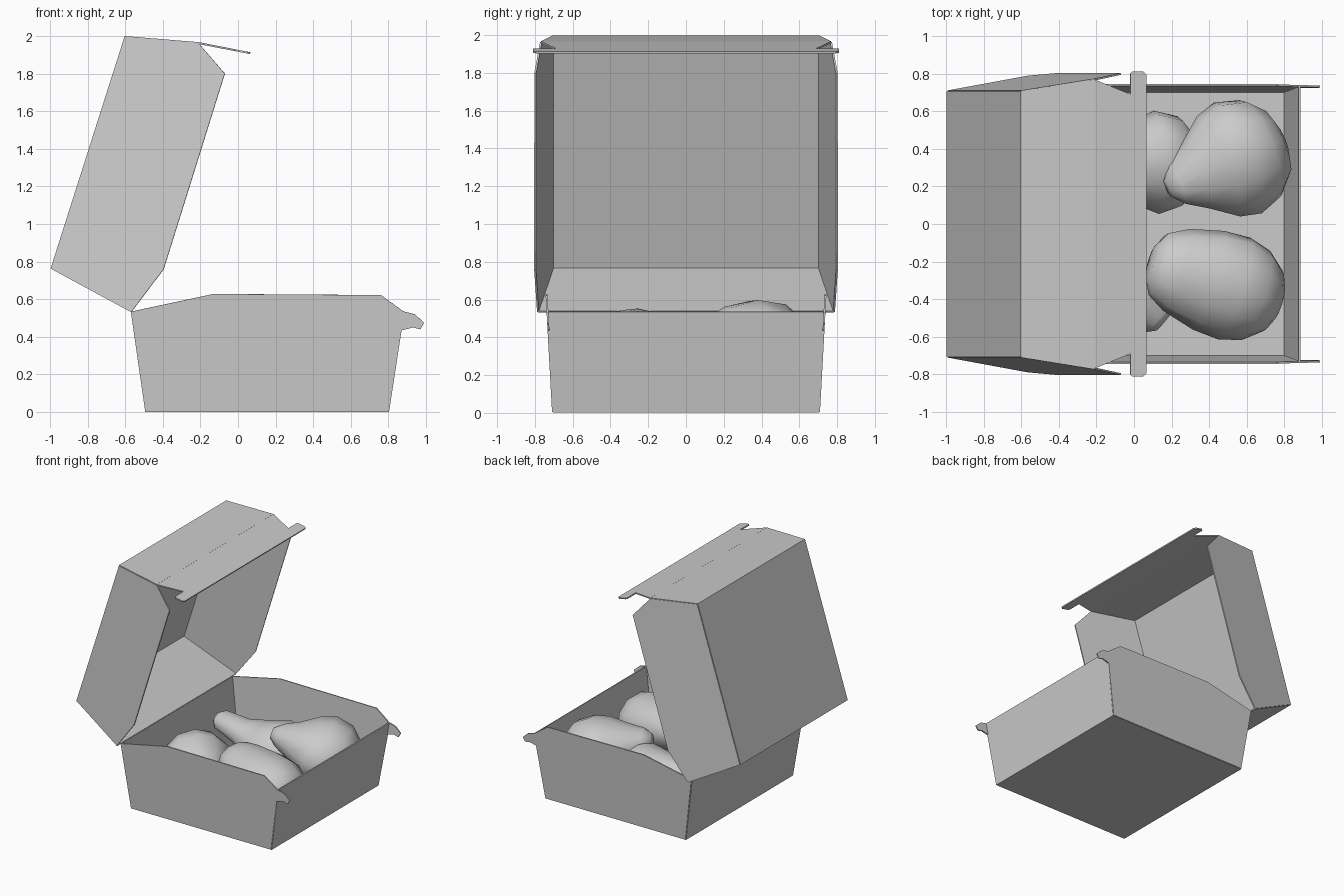
import bpy, bmesh, math
from mathutils import Vector

cube = bpy.data.objects.get("Cube")
if cube:
    bpy.data.objects.remove(cube, do_unlink=True)

grey = bpy.data.materials.new("plain_grey")
grey.use_nodes = True
tone = (0.6, 0.6, 0.6, 1)
grey.diffuse_color = tone
grey.node_tree.nodes["Principled BSDF"].inputs["Base Color"].default_value = tone


def finish(name, bm):
    bmesh.ops.remove_doubles(bm, verts=bm.verts, dist=0.0005)
    bmesh.ops.recalc_face_normals(bm, faces=bm.faces)
    mesh = bpy.data.meshes.new(name)
    bm.to_mesh(mesh)
    bm.free()
    mesh.materials.append(grey)
    obj = bpy.data.objects.new(name, mesh)
    bpy.context.collection.objects.link(obj)
    return obj


def card(name, polygons):
    """Folded cardboard made of flat panels."""
    bm = bmesh.new()
    for poly in polygons:
        bm.faces.new([bm.verts.new(p) for p in poly])
    obj = finish(name, bm)
    solid = obj.modifiers.new("thickness", 'SOLIDIFY')
    solid.thickness = 0.01
    solid.offset = 0


def strip(path, width):
    """Panels across the box between successive x, z points."""
    rails = [[(x, s * width(x, z), z) for s in (-1, 1)] for x, z in path]
    return [[a[0], a[1], b[1], b[0]] for a, b in zip(rails, rails[1:])]


def side(profile, width, s):
    return [(x, s * width(x, z), z) for x, z in profile]


# Tray: floor with end walls, and side walls with hooked tabs
def tray_width(x, z):
    return 0.704 + 0.055 * z


hinge = (-0.565, 0.535)
tray_path = [hinge, (-0.49, 0.005), (0.80, 0.005), (0.88, 0.535)]
tray_side = [hinge, (-0.49, 0.005), (0.80, 0.005), (0.87, 0.435), (0.93, 0.45),
             (0.97, 0.44), (0.99, 0.475), (0.94, 0.52), (0.88, 0.535),
             (0.76, 0.622), (-0.13, 0.628)]
card("tray_floor_and_ends", strip(tray_path, tray_width))

# Lid: tilted open, flaring away from its top panel
back_corner, top_corner = Vector((-0.992, 0.765)), Vector((-0.60, 1.995))
along = (top_corner - back_corner).normalized()
inward = Vector((along.y, -along.x))


def lid_width(x, z):
    return 0.705 + 0.165 * (Vector((x, z)) - back_corner).dot(inward)


fold = (-0.21, 1.962)
lid_path = [hinge, tuple(back_corner), tuple(top_corner), fold]
card("lid_panels", strip(lid_path, lid_width))
for s, label in ((1, "left"), (-1, "right")):
    card("tray_side_" + label, [side(tray_side, tray_width, s)])
    card("lid_side_" + label, [side(lid_path + [(-0.07, 1.80), (-0.395, 0.76)], lid_width, s)])

# Closing flap with a notched tongue
half = [(fold[0], lid_width(*fold)), (-0.02, 0.69), (-0.02, 0.80), (-0.01, 0.81),
        (0.05, 0.81), (0.065, 0.795)]
outline = half + [(x, -y) for x, y in reversed(half)]
card("lid_tongue", [[(x, y, fold[1] - 0.195 * (x - fold[0])) for x, y in outline]])


# Food: pear-shaped pieces lofted along a leaning axis
def drumstick(name, start, end, profile, flat=0.8, sides=12):
    start, end = Vector(start), Vector(end)
    axis = (end - start).normalized()
    across = axis.cross(Vector((0, 0, 1))).normalized()
    up = across.cross(axis)
    bm = bmesh.new()
    rings = []
    for t, r in profile:
        centre = start.lerp(end, t)
        ring = []
        for i in range(sides):
            a = math.tau * i / sides
            lump = 1 + 0.05 * math.sin(2 * a + 5 * t)
            ring.append(bm.verts.new(centre + r * lump * (
                across * math.cos(a) + up * math.sin(a) * flat)))
        rings.append(ring)
    for a, b in zip(rings, rings[1:]):
        for i in range(sides):
            j = (i + 1) % sides
            bm.faces.new([a[i], a[j], b[j], b[i]])
    bm.faces.new(rings[0][::-1])
    bm.faces.new(rings[-1])
    obj = finish(name, bm)
    bpy.ops.object.select_all(action='DESELECT')
    obj.select_set(True)
    bpy.context.view_layer.objects.active = obj
    bpy.ops.object.shade_smooth_by_angle(angle=math.radians(50))


pear = [(0, 0.05), (0.08, 0.11), (0.25, 0.18), (0.45, 0.28), (0.62, 0.32),
        (0.82, 0.29), (0.95, 0.2), (1, 0.1)]
stout = [(0, 0.09), (0.06, 0.17), (0.2, 0.22), (0.45, 0.265), (0.65, 0.285),
         (0.82, 0.26), (0.95, 0.18), (1, 0.1)]
slim = [(0, 0.06), (0.05, 0.1), (0.3, 0.13), (0.5, 0.2), (0.7, 0.28),
        (0.87, 0.25), (0.96, 0.16), (1, 0.08)]
drumstick("drumstick_front_left", (0.18, 0.19, 0.47), (0.78, 0.45, 0.28), pear)
drumstick("drumstick_front_right", (0.09, -0.2, 0.42), (0.77, -0.42, 0.26), stout)
drumstick("drumstick_back_left", (-0.4, 0.3, 0.4), (0.34, 0.34, 0.2), slim)
drumstick("drumstick_back_right", (0.16, -0.52, 0.24), (-0.4, -0.05, 0.28), slim)
